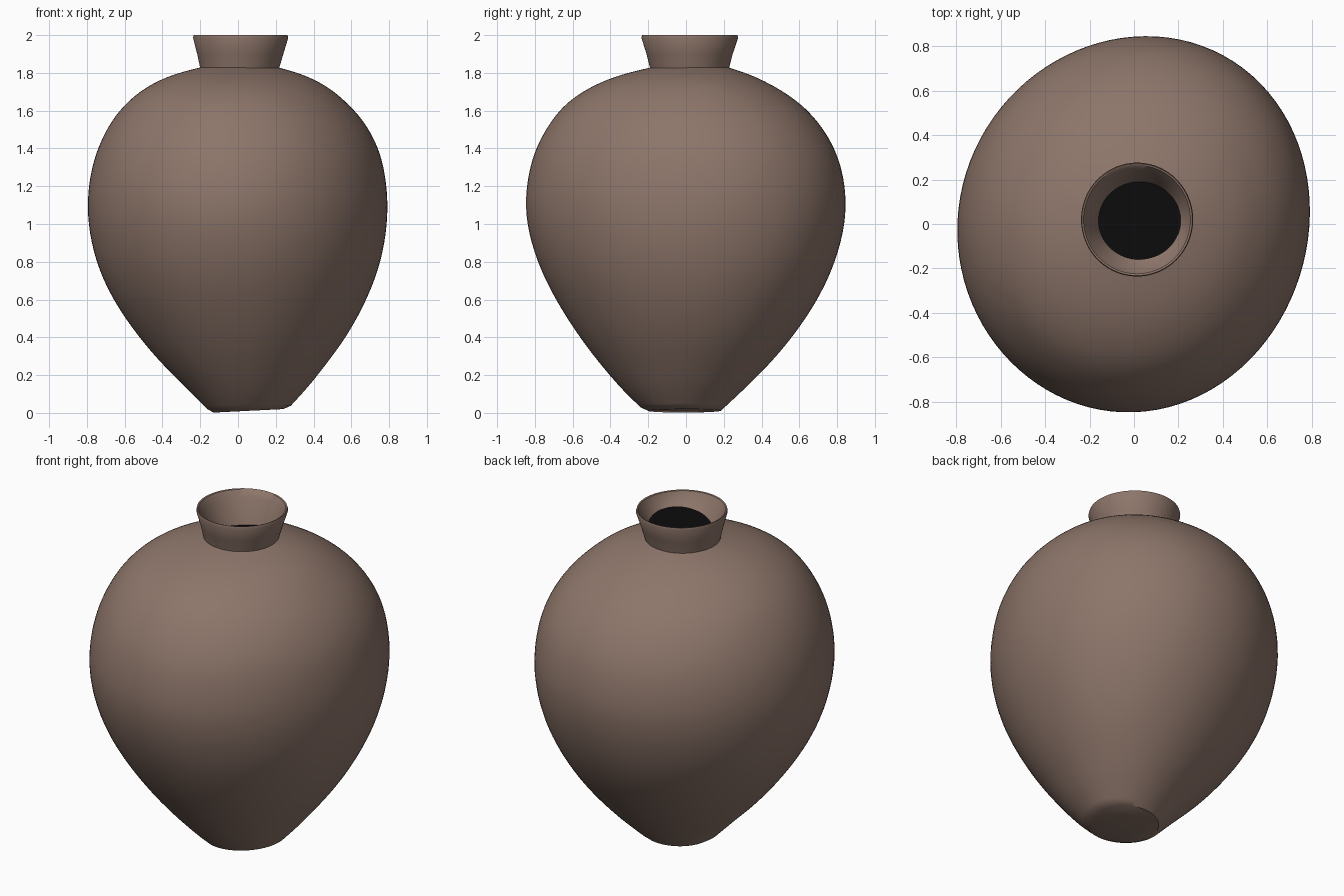
import bpy, bmesh, math

if "Cube" in bpy.data.objects:
    bpy.data.objects.remove(bpy.data.objects["Cube"])

SEG = 96


def material(name, rgb):
    m = bpy.data.materials.new(name)
    m.diffuse_color = (*rgb, 1)
    m.use_nodes = True
    m.node_tree.nodes["Principled BSDF"].inputs["Base Color"].default_value = m.diffuse_color
    return m


clay = material("brown_clay", (0.268, 0.18, 0.144))
black = material("black_inside", (0.003, 0.003, 0.003))


def smooth_stations(st, steps):
    """Smooth cross-section stations with chord-length cubic interpolation."""
    n = len(st)
    k = [0.0]
    for a, b in zip(st, st[1:]):
        k.append(k[-1] + math.hypot(b[0] - a[0], b[2] - a[2]))

    def slope(i, c):
        if i == 0 or i == n - 1:
            j = max(i, 1)
            return (st[j][c] - st[j - 1][c]) / (k[j] - k[j - 1])
        h0, h1 = k[i] - k[i - 1], k[i + 1] - k[i]
        d0 = (st[i][c] - st[i - 1][c]) / h0
        d1 = (st[i + 1][c] - st[i][c]) / h1
        return (d0 * h1 + d1 * h0) / (h0 + h1)

    out = []
    for i in range(n - 1):
        h = k[i + 1] - k[i]
        for s in range(steps):
            t = s / steps
            out.append([(2*t**3 - 3*t*t + 1) * st[i][c]
                        + (t**3 - 2*t*t + t) * h * slope(i, c)
                        + (3*t*t - 2*t**3) * st[i + 1][c]
                        + (t**3 - t*t) * h * slope(i + 1, c)
                        for c in range(5)])
    out.append(list(st[-1]))
    # Relax the curve a little so the shading flows evenly
    for _ in range(6):
        out = [out[0]] + [[(p + 2 * q + r) / 4 for p, q, r in zip(*tri)]
                          for tri in zip(out, out[1:], out[2:])] + [out[-1]]
    return out


def loft(name, rings, mat, skew=0.0, lean=0.0, cap=None,
         tilt=lambda z, u, v: 0.0):
    """Skin a stack of ovals: (z, x min, x max, y min, y max)."""
    bm = bmesh.new()
    loops = []
    for z, x0, x1, y0, y1 in rings:
        loop = []
        for k in range(SEG):
            t = 2 * math.pi * k / SEG
            u, v = math.cos(t), math.sin(t + skew)
            f = 1 + lean * math.sin(2 * t) * (math.cos(t) + math.sin(t))
            loop.append(bm.verts.new(((x0 + x1) / 2 + (x1 - x0) / 2 * u * f,
                                      (y0 + y1) / 2 + (y1 - y0) / 2 * v * f,
                                      z + tilt(z, u, v))))
        loops.append(loop)
    for a, b in zip(loops, loops[1:]):
        for k in range(SEG):
            j = (k + 1) % SEG
            bm.faces.new((a[k], a[j], b[j], b[k]))
    if cap == "bottom":
        bm.faces.new(loops[0][::-1])
    elif cap == "top":
        bm.faces.new(loops[-1])
    me = bpy.data.meshes.new(name)
    bm.to_mesh(me)
    bm.free()
    me.materials.append(mat)
    ob = bpy.data.objects.new(name, me)
    bpy.context.collection.objects.link(ob)
    bpy.ops.object.select_all(action='DESELECT')
    ob.select_set(True)
    bpy.context.view_layer.objects.active = ob
    bpy.ops.object.shade_smooth_by_angle(angle=math.radians(35))
    return ob


# Egg-shaped body on a small off-centre foot
body = [
    (0.03, -0.165, 0.28, -0.24, 0.205),
    (0.10, -0.238, 0.34, -0.315, 0.28),
    (0.25, -0.393, 0.46, -0.447, 0.432),
    (0.40, -0.522, 0.57, -0.562, 0.56),
    (0.60, -0.66, 0.68, -0.69, 0.695),
    (0.80, -0.75, 0.755, -0.787, 0.788),
    (1.05, -0.797, 0.793, -0.85, 0.846),
    (1.25, -0.783, 0.78, -0.837, 0.832),
    (1.40, -0.742, 0.743, -0.795, 0.785),
    (1.55, -0.665, 0.66, -0.71, 0.69),
    (1.65, -0.58, 0.567, -0.62, 0.587),
    (1.73, -0.475, 0.467, -0.495, 0.465),
    (1.79, -0.345, 0.345, -0.345, 0.34),
    (1.83, -0.195, 0.21, -0.18, 0.22),
]
foot = [(0.011, -0.13, 0.24, -0.20, 0.185)]
loft("jar_body", foot + smooth_stations(body, 5), clay, skew=0.05, lean=0.01,
     cap="bottom", tilt=lambda z, u, v: 0.01 * u * max(0.0, 1 - z / 0.15))


# The inner wall stops on a slant inside the mouth
MOUTH = (1.87, -0.16, 0.21, -0.16, 0.19)


def slant(z, u, v):
    return 0.04 * (u - v) if abs(z - MOUTH[0]) < 1e-4 else 0.0


# Flared neck with thin rim
neck = [
    (1.825, -0.20, 0.218, -0.19, 0.228),
    (1.90, -0.216, 0.24, -0.209, 0.247),
    (1.985, -0.238, 0.266, -0.236, 0.276),
    (2.00, -0.235, 0.262, -0.232, 0.272),
    (1.997, -0.227, 0.254, -0.224, 0.264),
    (1.96, -0.207, 0.24, -0.205, 0.238),
    MOUTH,
]
loft("jar_neck", neck, clay, tilt=slant)

# Black surface closing the mouth
loft("mouth_filling", [MOUTH], black, cap="top", tilt=slant)
